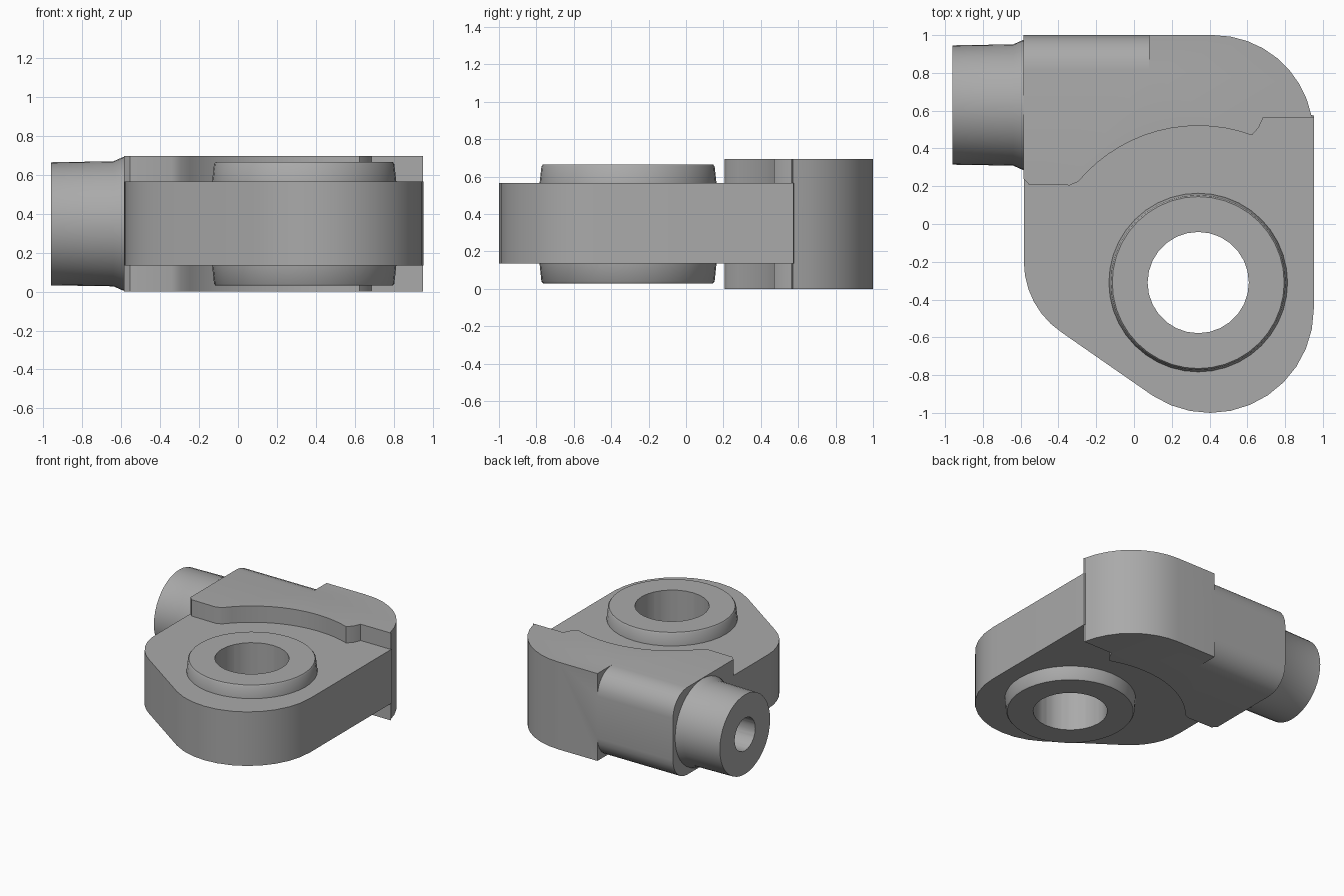
import bpy, bmesh, math
from mathutils import Matrix

if "Cube" in bpy.data.objects:
    bpy.data.objects.remove(bpy.data.objects["Cube"])

grey = bpy.data.materials.new("cast_grey")
grey.diffuse_color = (0.4, 0.4, 0.4, 1)
grey.use_nodes = True
grey.node_tree.nodes["Principled BSDF"].inputs["Base Color"].default_value = grey.diffuse_color


def arc(cx, cy, r, a0, a1, n):
    """Points on a circular arc, angles in degrees."""
    return [(cx + r * math.cos(math.radians(a0 + (a1 - a0) * i / n)),
             cy + r * math.sin(math.radians(a0 + (a1 - a0) * i / n))) for i in range(n + 1)]


def finish(name, bm):
    bmesh.ops.remove_doubles(bm, verts=bm.verts, dist=1e-5)
    bmesh.ops.recalc_face_normals(bm, faces=bm.faces)
    me = bpy.data.meshes.new(name)
    bm.to_mesh(me)
    bm.free()
    me.materials.append(grey)
    ob = bpy.data.objects.new(name, me)
    bpy.context.collection.objects.link(ob)
    return ob


def extrude(name, pts, lo, hi, axis="z"):
    """Extrude a flat outline along z (xy outline) or x (yz outline)."""
    put = (lambda p, h: (p[0], p[1], h)) if axis == "z" else (lambda p, h: (h, p[0], p[1]))
    bm = bmesh.new()
    a = [bm.verts.new(put(p, lo)) for p in pts]
    b = [bm.verts.new(put(p, hi)) for p in pts]
    n = len(pts)
    bm.faces.new(a)
    bm.faces.new(b)
    for i in range(n):
        j = (i + 1) % n
        bm.faces.new((a[i], a[j], b[j], b[i]))
    return finish(name, bm)


def lathe(name, profile, matrix, steps=40):
    """Spin a (radius, height) profile round z, then place it."""
    bm = bmesh.new()
    vs = [bm.verts.new((r, 0, h)) for r, h in profile]
    es = [bm.edges.new((vs[i], vs[i + 1])) for i in range(len(vs) - 1)]
    bmesh.ops.spin(bm, geom=vs + es, cent=(0, 0, 0), axis=(0, 0, 1),
                   angle=2 * math.pi, steps=steps, use_duplicate=False)
    bmesh.ops.transform(bm, matrix=matrix, verts=bm.verts)
    return finish(name, bm)


def combine(target, other, op):
    m = target.modifiers.new(op, "BOOLEAN")
    m.operation, m.object, m.solver = op, other, "EXACT"
    bpy.context.view_layer.objects.active = target
    bpy.ops.object.modifier_apply(modifier=m.name)
    bpy.data.objects.remove(other)


# thick upper block with a concave edge that clears the boss
bx, by = 0.34, -0.31
block = ([(-0.585, 1.0)] + [(-0.585, 0.24), (-0.555, 0.208)]
         + [(-0.34, 0.205)] + arc(bx, by, 0.83, 140, 70, 14)
         + [(0.66, 0.51), (0.685, 0.565), (0.95, 0.565)]
         + arc(0.42, 0.47, 0.53, 11, 90, 8))
body = extrude("elbow_body", block, 0.0, 0.695)

# rounded back edges on the pipe half of the block
r = 0.18
for z, s in ((0.695, 1), (0.0, -1)):
    corner = [(1.02, z + s * 0.02), (1 - r, z + s * 0.02)]
    corner += [(1 - r + r * math.sin(math.radians(t)), z - s * r + s * r * math.cos(math.radians(t)))
               for t in range(0, 91, 15)]
    corner += [(1.02, z - s * r)]
    combine(body, extrude("edge_cutter", corner, -0.7, 0.08, "x"), "DIFFERENCE")

# middle plate
plate = ([(0.952, 0.575), (0.6, 0.62), (-0.583, 0.35)]
         + arc(-0.133, -0.2, 0.45, 180, 236.5, 6)
         + arc(0.402, -0.45, 0.55, 236.5, 360, 11))
combine(body, extrude("plate", plate, 0.135, 0.565), "UNION")

# round boss, slightly tapered both ways
boss = lathe("boss", [(0, 0.03), (0.455, 0.03), (0.463, 0.04), (0.473, 0.135), (0.473, 0.565),
                      (0.463, 0.655), (0.455, 0.665), (0, 0.665)],
             Matrix.Translation((bx, by, 0)))
combine(body, boss, "UNION")

# pipe stub with a flared root
along_x = Matrix.Translation((0, 0.63, 0.348)) @ Matrix.Rotation(math.pi / 2, 4, "Y")
stub = lathe("pipe_stub", [(0, -0.96), (0.316, -0.96), (0.321, -0.64), (0.343, -0.59),
                           (0.343, -0.5), (0, -0.5)], along_x)
combine(body, stub, "UNION")

# bores through the boss and into the pipe
bore = lathe("bore", [(0, -0.1), (0.268, -0.1), (0.268, 0.8), (0, 0.8)],
             Matrix.Translation((bx, by, 0)), 28)
combine(body, bore, "DIFFERENCE")
bore = lathe("pipe_bore", [(0, -1.1), (0.13, -1.1), (0.13, -0.4), (0, -0.4)], along_x, 24)
combine(body, bore, "DIFFERENCE")

body.select_set(True)
bpy.context.view_layer.objects.active = body
bpy.ops.object.shade_smooth_by_angle(angle=math.radians(35))
